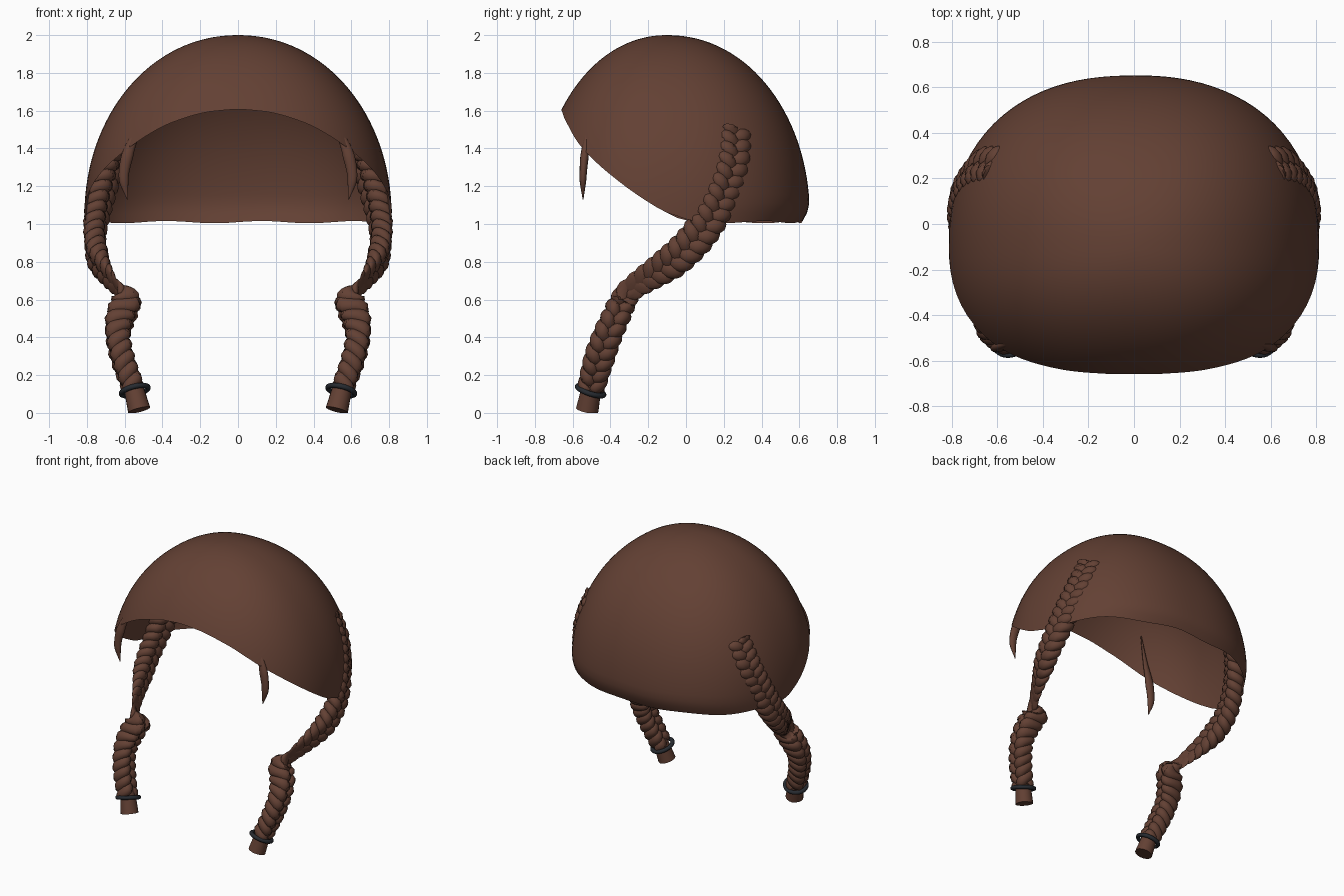
import bpy, bmesh, math
from mathutils import Vector

if "Cube" in bpy.data.objects:
    bpy.data.objects.remove(bpy.data.objects["Cube"])


def material(name, rgb):
    m = bpy.data.materials.new(name)
    m.diffuse_color = (*rgb, 1)
    m.use_nodes = True
    m.node_tree.nodes["Principled BSDF"].inputs["Base Color"].default_value = m.diffuse_color
    return m


HAIR = material("brown_hair", (0.125, 0.052, 0.034))
BAND = material("dark_band", (0.02, 0.024, 0.03))


def make(name, verts, faces, mat):
    me = bpy.data.meshes.new(name)
    me.from_pydata([tuple(v) for v in verts], [], faces)
    bm = bmesh.new()
    bm.from_mesh(me)
    bmesh.ops.recalc_face_normals(bm, faces=bm.faces)
    bm.to_mesh(me)
    bm.free()
    me.materials.append(mat)
    ob = bpy.data.objects.new(name, me)
    bpy.context.collection.objects.link(ob)
    bpy.context.view_layer.objects.active = ob
    bpy.ops.object.select_all(action='DESELECT')
    ob.select_set(True)
    bpy.ops.object.shade_smooth_by_angle(angle=math.radians(50))
    return ob


def lerp_table(table, x):
    if x <= table[0][0]:
        return table[0][1]
    for (x0, y0), (x1, y1) in zip(table, table[1:]):
        if x <= x1:
            return y0 + (y1 - y0) * (x - x0) / (x1 - x0)
    return table[-1][1]


def spline(pts, n=16):
    p = [Vector(q) for q in pts]
    p = [2 * p[0] - p[1]] + p + [2 * p[-1] - p[-2]]
    out = []
    for i in range(1, len(p) - 2):
        a, b, c, d = p[i - 1:i + 3]
        for k in range(n):
            t = k / n
            out.append(0.5 * (2 * b + (c - a) * t + (2 * a - 5 * b + 4 * c - d) * t * t
                              + (3 * b - a - 3 * c + d) * t ** 3))
    return out + [p[-2]]


def tube(path, radii, sides=10):
    verts, faces, n = [], [], len(path)
    for i, c in enumerate(path):
        t = (path[min(i + 1, n - 1)] - path[max(i - 1, 0)]).normalized()
        ref = Vector((0, 1, 0)) if abs(t.y) < 0.9 else Vector((1, 0, 0))
        a = t.cross(ref).normalized()
        b = t.cross(a)
        for k in range(sides):
            w = math.tau * k / sides
            verts.append(c + radii[i] * (a * math.cos(w) + b * math.sin(w)))
    for i in range(n - 1):
        for k in range(sides):
            k2 = (k + 1) % sides
            faces.append((i * sides + k, i * sides + k2, (i + 1) * sides + k2, (i + 1) * sides + k))
    faces.append(tuple(range(sides)))
    faces.append(tuple(range((n - 1) * sides, n * sides)))
    return verts, faces


# Hair cap: open shell whose rim height varies around the head
RIM = [(0, 1.61), (20, 1.59), (38, 1.52), (55, 1.38), (68, 1.26), (80, 1.14),
       (93, 1.03), (102, 1.01), (180, 1.01)]


def rim_z(phi):
    d = abs(math.degrees(phi))
    return sum(lerp_table(RIM, abs(d + o)) for o in (-5, 0, 5)) / 3


def cap_point(phi, z):
    q = math.sqrt(max(0, 1 - ((z - 1.05) / 0.95) ** 2)) ** 0.97
    s, c = math.sin(phi), math.cos(phi)
    front = c > 0
    half = (0.685 if front else 0.755) * q
    if not front and z < 1.13:
        half -= 0.04 * ((1.13 - z) / 0.12) ** 2
    e = 2.25 + 0.05 * (1 - c) / 2
    r = ((abs(s) / max(0.813 * q, 1e-6)) ** e + (abs(c) / max(half, 1e-6)) ** e) ** (-1 / e)
    return Vector((s * r, -0.1 - c * r, z))


N, M = 96, 32
verts, faces = [Vector((0, -0.1, 2))], []
for j in range(1, M + 1):
    for i in range(N):
        phi = math.tau * i / N - math.pi
        zr = rim_z(phi) + 0.006 * math.sin(9 * phi) * (abs(phi) > 1.6)
        verts.append(cap_point(phi, 2 - (2 - zr) * (1 - math.cos(j / M * math.pi / 2))))
for i in range(N):
    i2 = (i + 1) % N
    faces.append((0, 1 + i, 1 + i2))
    for j in range(M - 1):
        a, b = 1 + j * N, 1 + (j + 1) * N
        faces.append((a + i, b + i, b + i2, a + i2))
make("hair_cap", verts, faces, HAIR)

# Braid centre line, measured by length
PATH = spline([(0.59, 0.25, 1.5), (0.678, 0.235, 1.3), (0.752, 0.12, 1.02), (0.745, -0.04, 0.83),
               (0.65, -0.27, 0.67), (0.59, -0.325, 0.605), (0.625, -0.375, 0.5),
               (0.635, -0.42, 0.4), (0.605, -0.465, 0.27), (0.55, -0.505, 0.12)])
LEN = [0]
for p, q in zip(PATH, PATH[1:]):
    LEN.append(LEN[-1] + (q - p).length)
TOTAL = LEN[-1]


def along(u):
    u = min(max(u, 0), TOTAL)
    return Vector([lerp_table([(l, p[k]) for l, p in zip(LEN, PATH)], u) for k in range(3)])


# The braid lies flat on the cap above, then faces sideways below
FRAMES = []
for i in range(401):
    u = TOTAL * i / 400
    c = along(u)
    t = (along(u + 0.03) - along(u - 0.03)).normalized()
    lean = lerp_table([(0.85, 0), (1.15, 1)], c.z)
    a = t.cross(Vector((1, 0.5 * lean, 0.15 * lean))).normalized()
    FRAMES.append((c, a, t.cross(a)))
THICK = [(0, 0.9), (0.4, 1.0), (0.5, 1.2), (0.6, 1.25), (0.65, 0.12), (0.67, 0.12), (0.82, 0.85),
         (1.05, 0.9), (1.3, 0.9)]
WIDTH = [(0.1, 0.88), (0.3, 1.02), (0.55, 0.95), (0.66, 0.8), (0.8, 1.15), (0.95, 1.2)]


def to_braid(v):
    f = v.x / TOTAL * 400
    i = min(max(int(f), 0), 399)
    w = min(max(f - i, 0), 1)
    c, a, b = (FRAMES[i][k].lerp(FRAMES[i + 1][k], w) for k in range(3))
    return c + a * v.y * lerp_table(WIDTH, c.z) + b * v.z * lerp_table(THICK, c.z)


PERIOD = 0.19
for side, sx in (("right", 1), ("left", -1)):
    flip = lambda vs: [Vector((sx * v.x, v.y, v.z)) for v in vs]

    # Three woven strands of the braid
    for k in range(3):
        line = []
        for i in range(241):
            u = TOTAL * i / 240
            w = math.tau * (u / PERIOD + k / 3)
            line.append(Vector((u, 0.045 * math.sin(w), 0.03 * math.sin(2 * w))))
        v, f = tube(line, [0.038] * len(line), 12)
        make(f"{side}_braid_strand_{k + 1}", flip([to_braid(p) for p in v]), f, HAIR)

    # Braid end tuft
    top, end = Vector((0.56, -0.495, 0.16)), Vector((0.523, -0.523, 0.015))
    v, f = tube([top, top.lerp(end, 0.5), end], [0.05, 0.055, 0.06], 20)
    v = [Vector((p.x, p.y, max(p.z, 0))) for p in v]
    make(f"{side}_braid_end", flip(v), f, HAIR)

    # Hair tie around the braid
    mid = Vector((0.547, -0.505, 0.118))
    n = Vector((0.25, 0.33, 1)).normalized()
    e1 = n.cross(Vector((0, 1, 0))).normalized()
    e2 = n.cross(e1)
    v, f = [], []
    for i in range(32):
        w = math.tau * i / 32
        d = e1 * math.cos(w) + e2 * math.sin(w)
        for k in range(10):
            s = math.tau * k / 10
            v.append(mid + d * (0.073 + 0.014 * math.cos(s)) + n * 0.014 * math.sin(s))
            i2, k2 = (i + 1) % 32, (k + 1) % 10
            f.append((i * 10 + k, i2 * 10 + k, i2 * 10 + k2, i * 10 + k2))
    make(f"{side}_hair_tie", flip(v), f, BAND)

    # Loose lock at the temple
    lock = spline([(0.46, -0.475, 1.66), (0.53, -0.515, 1.5), (0.58, -0.535, 1.38),
                   (0.605, -0.545, 1.25), (0.585, -0.545, 1.13)], 8)
    R = [(0, 0.004), (0.3, 0.02), (0.55, 0.032), (0.8, 0.025), (1, 0.003)]
    v, f = tube(lock, [lerp_table(R, i / (len(lock) - 1)) for i in range(len(lock))], 12)
    v = [Vector((p.x, p.y - 0.3 * (p.y - lock[i // 12].y), p.z)) for i, p in enumerate(v)]
    make(f"{side}_temple_lock", flip(v), f, HAIR)
